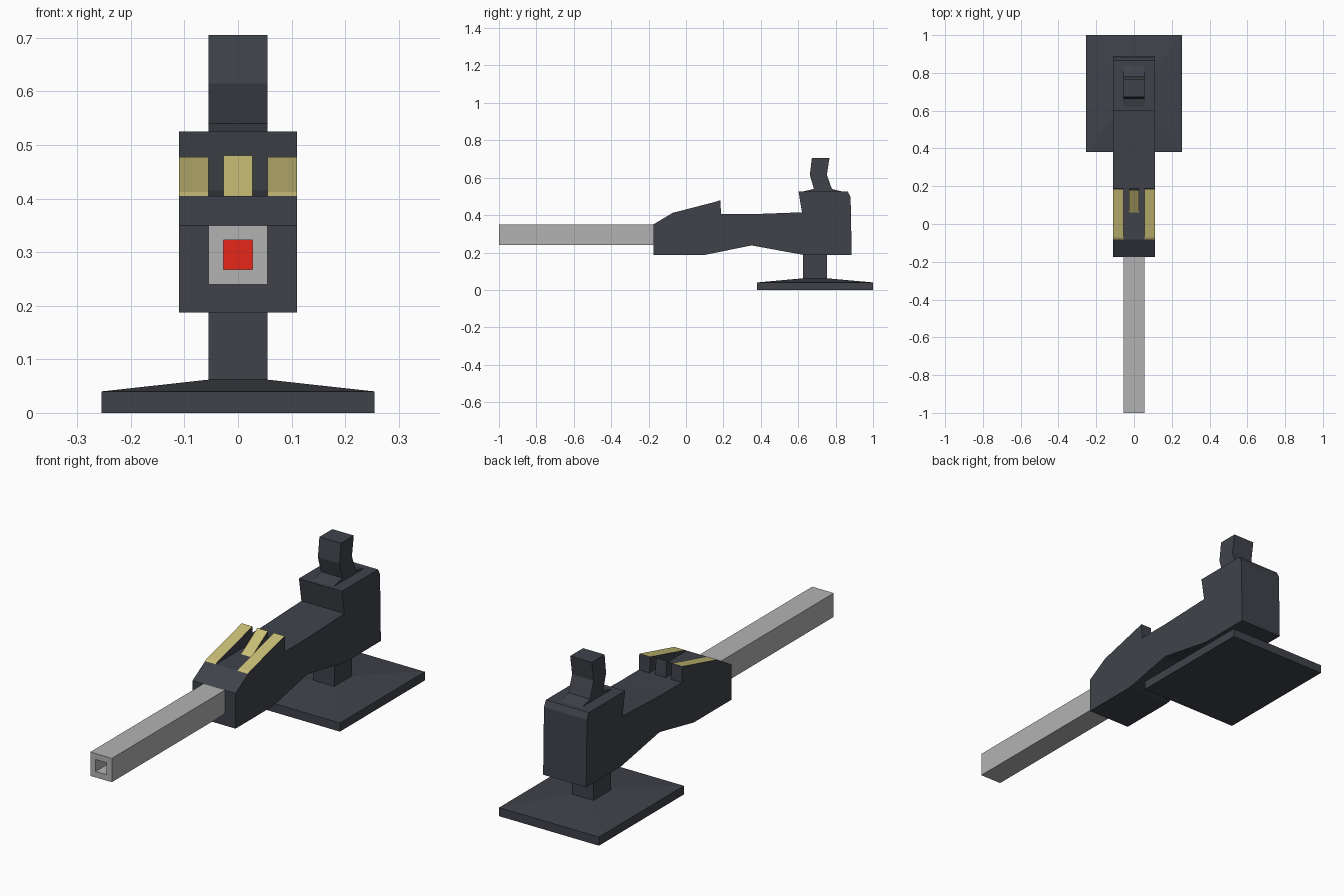
import bpy, bmesh

if "Cube" in bpy.data.objects:
    bpy.data.objects.remove(bpy.data.objects["Cube"])


def material(name, rgb):
    m = bpy.data.materials.new(name)
    m.diffuse_color = (*rgb, 1)
    m.use_nodes = True
    m.node_tree.nodes["Principled BSDF"].inputs["Base Color"].default_value = m.diffuse_color
    return m


dark = material("dark_metal", (0.05, 0.055, 0.068))
yellow = material("sight_yellow", (0.58, 0.51, 0.18))
red = material("bore_red", (0.8, 0.02, 0.01))
steel = material("barrel_steel", (0.45, 0.45, 0.45))


def finish(name, bm, *mats):
    bmesh.ops.recalc_face_normals(bm, faces=bm.faces)
    me = bpy.data.meshes.new(name)
    bm.to_mesh(me)
    bm.free()
    for m in mats:
        me.materials.append(m)
    ob = bpy.data.objects.new(name, me)
    bpy.context.collection.objects.link(ob)
    return ob


def prism(name, profile, x0, x1, *mats, accent=()):
    """Extrude a (y, z) profile from x0 to x1; accent edges get material 2."""
    bm = bmesh.new()
    a = [bm.verts.new((x0, y, z)) for y, z in profile]
    b = [bm.verts.new((x1, y, z)) for y, z in profile]
    bm.faces.new(a)
    bm.faces.new(b[::-1])
    n = len(profile)
    for i in range(n):
        j = (i + 1) % n
        f = bm.faces.new((a[i], b[i], b[j], a[j]))
        f.material_index = 1 if i in accent else 0
    return finish(name, bm, *mats)


def rings(name, sections, mat, closed=False):
    """Skin rectangular loops, each given as its four corner points."""
    bm = bmesh.new()
    loops = [[bm.verts.new(p) for p in s] for s in sections]
    pairs = list(zip(loops, loops[1:]))
    if closed:
        pairs.append((loops[-1], loops[0]))
    else:
        bm.faces.new(loops[0])
        bm.faces.new(loops[-1])
    for p, q in pairs:
        for i in range(4):
            j = (i + 1) % 4
            bm.faces.new((p[i], p[j], q[j], q[i]))
    return finish(name, bm, mat)


def flat_rect(hx, y0, y1, z):
    return [(-hx, y0, z), (hx, y0, z), (hx, y1, z), (-hx, y1, z)]


def upright_rect(h, y, z=0.295):
    return [(-h, y, z - h), (h, y, z - h), (h, y, z + h), (-h, y, z + h)]


# Main body
prism("body", [(-0.175, 0.187), (-0.175, 0.35), (-0.083, 0.405), (0.35, 0.405),
               (0.62, 0.415), (0.602, 0.525), (0.866, 0.525), (0.88, 0.497),
               (0.886, 0.187), (0.63, 0.187), (0.35, 0.238), (0.1, 0.187)],
      -0.11, 0.11, dark)

# Sights: two outer fins and the centre wedge
fin = [(-0.083, 0.405), (-0.071, 0.412), (0.184, 0.478), (0.187, 0.405)]
for side, x0, x1 in (("left", -0.11, -0.055), ("right", 0.055, 0.11)):
    prism(f"{side}_sight_fin", fin, x0, x1, dark, yellow, accent=(0, 1))
prism("centre_sight", [(0.06, 0.405), (0.18, 0.48), (0.187, 0.405)],
      -0.027, 0.027, dark, yellow, accent=(0,))

# Hollow square barrel with coloured bore end
rings("barrel", [upright_rect(0.055, -1), upright_rect(0.055, -0.175),
                 upright_rect(0.0275, -0.175), upright_rect(0.0275, -1)],
      steel, closed=True)
bm = bmesh.new()
bm.faces.new([bm.verts.new(p) for p in upright_rect(0.0275, -0.18)])
finish("bore_end", bm, red)

# Rear grip on its raised ridge
prism("grip_ridge", [(0.62, 0.525), (0.684, 0.54), (0.78, 0.54), (0.84, 0.525)],
      -0.055, 0.055, dark)
prism("grip", [(0.684, 0.54), (0.662, 0.615), (0.673, 0.705),
               (0.767, 0.705), (0.753, 0.615), (0.78, 0.54)], -0.055, 0.055, dark)

# Pedestal: plate, sloped top and post
rings("pedestal", [flat_rect(0.255, 0.38, 1.0, 0), flat_rect(0.255, 0.38, 1.0, 0.04),
                   flat_rect(0.055, 0.625, 0.755, 0.062),
                   flat_rect(0.055, 0.625, 0.755, 0.188)], dark)
